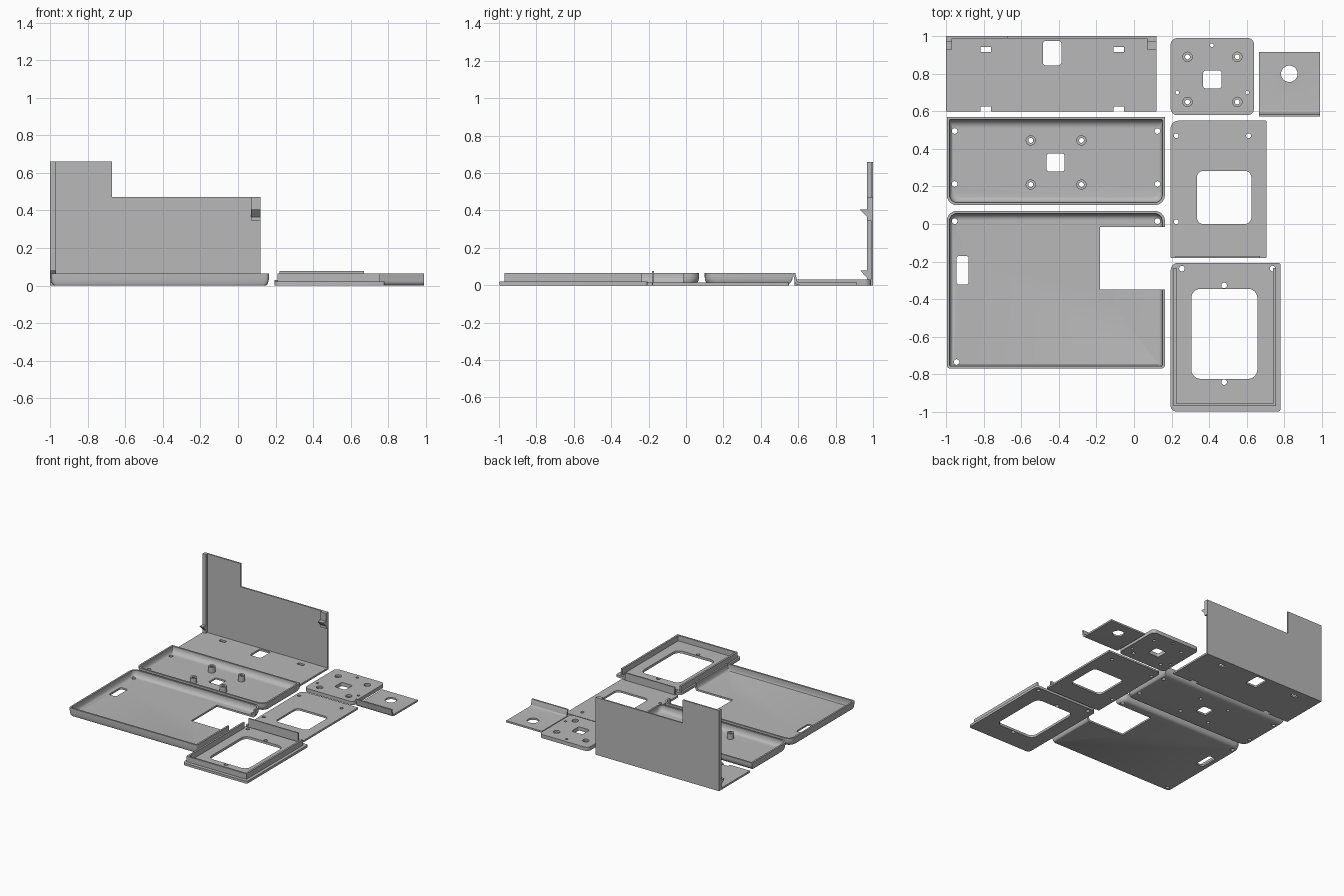
import bpy, bmesh, math
from math import sin, cos, pi

if "Cube" in bpy.data.objects:
    bpy.data.objects.remove(bpy.data.objects["Cube"])

GREY = bpy.data.materials.new("plain grey")
GREY.use_nodes = True
GREY.diffuse_color = (0.48, 0.48, 0.48, 1)
GREY.node_tree.nodes["Principled BSDF"].inputs["Base Color"].default_value = (0.48, 0.48, 0.48, 1)


# Outlines
def rect(x0, x1, y0, y1, r=0.0, n=6):
    """Rounded rectangle; r is one radius or (front left, front right, back right, back left) in x order."""
    radii = r if isinstance(r, tuple) else (r,) * 4
    if not any(radii):
        return [(x0, y0), (x1, y0), (x1, y1), (x0, y1)]
    pts = []
    corners = ((x0, y0, 1, 1), (x1, y0, -1, 1), (x1, y1, -1, -1), (x0, y1, 1, -1))
    for k, (x, y, sx, sy) in enumerate(corners):
        q = max(radii[k], 0.002)
        for i in range(n + 1):
            a = pi + pi / 2 * (k + i / n)
            pts.append((x + sx * q + q * cos(a), y + sy * q + q * sin(a)))
    return pts


def circle(x, y, r, n=24):
    return [(x + r * cos(2 * pi * i / n), y + r * sin(2 * pi * i / n)) for i in range(n)]


# Mesh helpers
def loft(bm, rings):
    loops = [[bm.verts.new(p) for p in ring] for ring in rings]
    n = len(loops[0])
    for a, b in zip(loops, loops[1:]):
        for i in range(n):
            j = (i + 1) % n
            bm.faces.new((a[i], a[j], b[j], b[i]))
    bm.faces.new(loops[0][::-1])
    bm.faces.new(loops[-1])


def prism(bm, outline, lo, hi, axis="z"):
    place = (lambda p, h: (p[0], p[1], h)) if axis == "z" else (
        (lambda p, h: (h, p[0], p[1])) if axis == "x" else (lambda p, h: (p[0], h, p[1])))
    loft(bm, [[place(p, h) for p in outline] for h in (lo, hi)])


def make(name, bm):
    bmesh.ops.recalc_face_normals(bm, faces=bm.faces[:])
    me = bpy.data.meshes.new(name)
    bm.to_mesh(me)
    bm.free()
    me.materials.append(GREY)
    ob = bpy.data.objects.new(name, me)
    bpy.context.collection.objects.link(ob)
    return ob


def finish(ob, holes=(), lo=-0.1, hi=0.2):
    """Cut the hole outlines straight down, then smooth only the curved faces."""
    if holes:
        bm = bmesh.new()
        for h in holes:
            prism(bm, h, lo, hi)
        cutter = make("cutter", bm)
        mod = ob.modifiers.new("holes", "BOOLEAN")
        mod.operation, mod.solver, mod.object = "DIFFERENCE", "EXACT", cutter
        dg = bpy.context.evaluated_depsgraph_get()
        mesh = bpy.data.meshes.new_from_object(ob.evaluated_get(dg))
        ob.modifiers.clear()
        ob.data = mesh
        bpy.data.objects.remove(cutter)
    bpy.ops.object.select_all(action="DESELECT")
    ob.select_set(True)
    bpy.context.view_layer.objects.active = ob
    bpy.ops.object.shade_smooth_by_angle(angle=math.radians(32))
    return ob


def solid(name, outline, lo, hi, holes=(), axis="z"):
    bm = bmesh.new()
    prism(bm, outline, lo, hi, axis)
    return finish(make(name, bm), holes)


def tray(name, box, corners, curve, holes, height=0.065, wall=0.014):
    """Shallow pan; curve is the rounding of the left, right, front and back walls."""
    x0, x1, y0, y1 = box
    steps = [i / 6 for i in range(7)]
    profile = [(0, 1 - sin(pi / 2 * t), 0.045 * (1 - cos(pi / 2 * t))) for t in steps]
    inner = [(wall, f, z + wall) for _, f, z in reversed(profile)]
    profile += [(0, 0, height), (wall, 0, height)] + inner
    rings = []
    for w, f, z in profile:
        l, r, fr, b = (w + f * c for c in curve)
        q = tuple(max(c - w, 0.004) for c in corners)
        rings.append([(x, y, z) for x, y in rect(x0 + l, x1 - r, y0 + fr, y1 - b, q)])
    bm = bmesh.new()
    loft(bm, rings)
    return finish(make(name, bm), holes)


# Upright bracket: base, stepped wall, side flange and snap hooks
slots = [rect(x - 0.028, x + 0.028, y - 0.013, y + 0.013) for x in (-0.79, -0.08) for y in (0.612, 0.93)]
solid("bracket_base", rect(-1, 0.12, 0.6, 1), 0, 0.015,
      slots + [rect(-0.485, -0.387, 0.845, 0.975, 0.015)])
solid("bracket_wall", [(-1, 0), (0.12, 0), (0.12, 0.47), (-0.67, 0.47), (-0.67, 0.66), (-1, 0.66)],
      0.988, 1, axis="y")
solid("bracket_flange", rect(-1, -0.97, 0.968, 0.995), 0.01, 0.66)
solid("bracket_catch_block", rect(0.07, 0.12, 0.968, 0.995), 0.345, 0.47)
for name, x0, x1, z in (("lower_hook", -1, -0.97, 0.08), ("upper_hook", 0.07, 0.12, 0.405)):
    solid(name, [(0.97, z), (0.93, z), (0.97, z - 0.042)], x0, x1, axis="x")

# Middle tray with four standoffs
posts = [(x, y) for x in (-0.55, -0.28) for y in (0.21, 0.445)]
post_holes = [circle(x, y, 0.013) for x, y in posts]
screws = [circle(x, y, 0.015) for x in (-0.955, 0.125) for y in (0.213, 0.495)]
tray("middle_tray", (-0.997, 0.165, 0.1, 0.57), (0.055, 0.055, 0.004, 0.004),
     (0.018, 0.018, 0.03, 0.042), post_holes + screws + [rect(-0.465, -0.37, 0.28, 0.375, 0.012)])
bm = bmesh.new()
for x, y in posts:
    prism(bm, circle(x, y, 0.027), 0.013, 0.06)
finish(make("standoffs", bm), post_holes)

# Large front tray with side notch and slot
tray("front_tray", (-0.997, 0.165, -0.77, 0.07), (0.02, 0.02, 0.055, 0.055),
     (0.018, 0.018, 0.006, 0.032),
     [rect(-0.18, 0.3, -0.35, -0.015), rect(-0.945, -0.88, -0.323, -0.17, 0.015),
      circle(-0.955, 0.015, 0.015), circle(0.125, 0.015, 0.015), circle(-0.945, -0.735, 0.015)])

# Square mounting plate with counterbored holes
mounts = [(x, y) for x in (0.285, 0.55) for y in (0.65, 0.89)]
plate = solid("mounting_plate", rect(0.195, 0.64, 0.58, 0.99, 0.035), 0, 0.03,
              [circle(x, y, 0.013) for x, y in mounts] + [rect(0.368, 0.467, 0.722, 0.817, 0.015)]
              + [circle(x, y, 0.01) for x, y in ((0.415, 0.952), (0.23, 0.7), (0.603, 0.7))])
finish(plate, [circle(x, y, 0.025) for x, y in mounts], lo=0.015)

# Small plate whose front edge curls upward
bend = [(0.606 - 0.026 * sin(pi / 2 * t / 6), 0.026 - 0.026 * cos(pi / 2 * t / 6)) for t in range(7)]
inside = [(0.606 - 0.012 * sin(pi / 2 * t / 6), 0.026 - 0.012 * cos(pi / 2 * t / 6)) for t in range(6, -1, -1)]
solid("curled_plate", [(0.915, 0)] + bend + [(0.572, 0.065), (0.584, 0.065)] + inside + [(0.915, 0.014)],
      0.665, 0.99, [circle(0.827, 0.8, 0.044, 32)], axis="x")

# Window plate with a thin front lip
solid("window_plate", rect(0.195, 0.705, -0.18, 0.55, (0.004, 0.004, 0.004, 0.04)), 0, 0.015,
      [rect(0.335, 0.625, 0, 0.283, 0.035)]
      + [circle(x, y, 0.013) for x, y in ((0.225, 0.47), (0.61, 0.47), (0.225, 0.012))])
solid("window_plate_lip", rect(0.222, 0.672, -0.182, -0.171), 0, 0.076)

# Frame with a raised rim on three sides
solid("frame_base", rect(0.195, 0.78, -0.998, -0.207, (0.03, 0.012, 0.012, 0.04)), 0, 0.02,
      [rect(0.305, 0.657, -0.825, -0.345, 0.05)]
      + [circle(x, y, 0.015) for x, y in ((0.255, -0.238), (0.738, -0.238), (0.48, -0.327), (0.48, -0.842))])
u_shape = [(0.21, -0.235), (0.21, -0.97), (0.755, -0.97), (0.755, -0.235),
           (0.74, -0.235), (0.74, -0.956), (0.225, -0.956), (0.225, -0.235)]
solid("frame_rim", u_shape, 0.015, 0.065)
